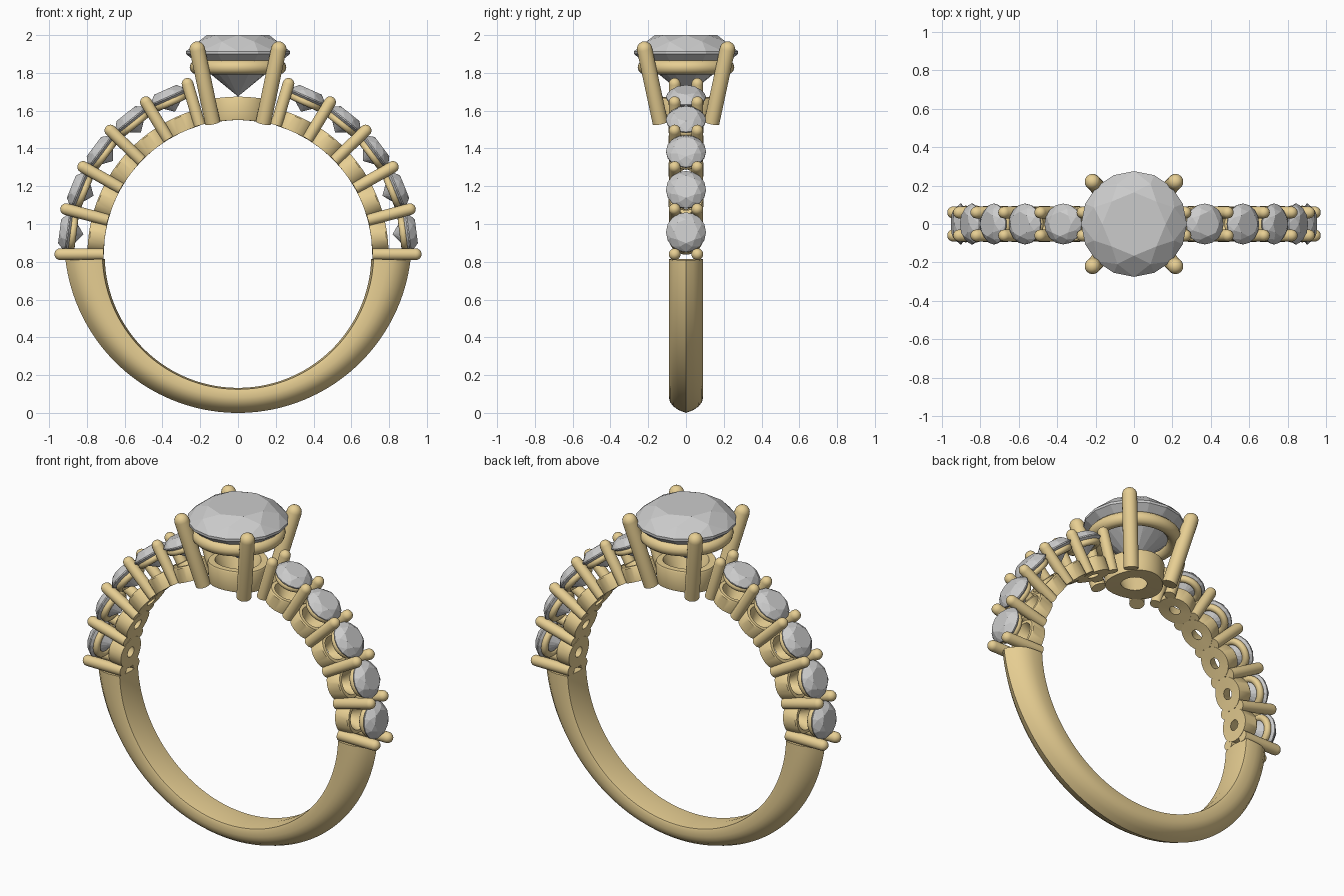
import bpy, bmesh
from math import pi, sin, cos, sqrt, radians
from mathutils import Matrix, Vector

if "Cube" in bpy.data.objects:
    bpy.data.objects.remove(bpy.data.objects["Cube"])

CZ = 0.84                       # height of the finger hole centre
R_IN = 0.71                     # finger hole radius
STEP = radians(14.7)            # angle between accent stones

gold = bpy.data.materials.new("gold")
gold.diffuse_color = (0.80, 0.62, 0.29, 1)
gold.use_nodes = True
gold.node_tree.nodes["Principled BSDF"].inputs["Base Color"].default_value = gold.diffuse_color


def finish(name, bm, metal=True):
    bmesh.ops.recalc_face_normals(bm, faces=bm.faces)
    me = bpy.data.meshes.new(name)
    bm.to_mesh(me)
    bm.free()
    ob = bpy.data.objects.new(name, me)
    bpy.context.collection.objects.link(ob)
    if metal:
        me.materials.append(gold)
        bpy.ops.object.select_all(action='DESELECT')
        ob.select_set(True)
        bpy.context.view_layer.objects.active = ob
        bpy.ops.object.shade_smooth_by_angle(angle=radians(35))
    return ob


def skin(bm, rings, closed_path, closed_section):
    n, m = len(rings), len(rings[0])
    for i in range(n if closed_path else n - 1):
        for j in range(m if closed_section else m - 1):
            a, b = rings[i], rings[(i + 1) % n]
            k = (j + 1) % m
            bm.faces.new((a[j], a[k], b[k], b[j]))


def lathe(bm, profile, mat, n=32, closed=True, bend=False):
    """Revolve (radius, z); bend wraps the part round the finger hole."""
    rings = []
    for i in range(n):
        t = 2 * pi * i / n
        ring = []
        for r, z in profile:
            x, y = r * cos(t), r * sin(t)
            ring.append(bm.verts.new(mat @ Vector((x, y, sqrt(z * z - x * x) if bend else z))))
        rings.append(ring)
    skin(bm, rings, True, closed)
    if not closed:
        for j in (0, -1):
            bm.faces.new([r[j] for r in rings])


def radial(a):
    """Frame at the hole centre whose z points outwards at angle a from +x."""
    return Matrix.Translation((0, 0, CZ)) @ Matrix.Rotation(pi / 2 - a, 4, 'Y')


def prong(bm, p0, p1, r):
    """Straight round wire with a domed tip at p1."""
    d = p1 - p0
    mat = Matrix.Translation(p0) @ d.to_track_quat('Z', 'Y').to_matrix().to_4x4()
    L = d.length - r
    prof = [(r, 0)] + [(r * cos(radians(t)), L + r * sin(radians(t))) for t in (0, 20, 40, 60, 78)]
    lathe(bm, prof, mat, 20, closed=False)


def wire_ring(bm, major, minor, z, mat, n=40):
    prof = [(major + minor * cos(t * pi / 6), z + minor * sin(t * pi / 6)) for t in range(12)]
    lathe(bm, prof, mat, n)


def gem(name, r, girdle, top, culet, mat):
    """Round brilliant: hull of table, star, girdle and pavilion rings."""
    bm = bmesh.new()
    h, d = top - girdle, girdle - culet
    rows = [(8, 0.60, top, 0), (8, 0.82, girdle + 0.64 * h, 0.5), (16, 1, girdle + 0.1 * h, 0),
            (16, 1, girdle - 0.05 * h, 0), (8, 0.5, girdle - 0.52 * d, 0.5), (1, 0, culet, 0)]
    for n, f, z, off in rows:
        for i in range(n):
            t = 2 * pi * (i + off) / n
            bm.verts.new(mat @ Vector((r * f * cos(t), r * f * sin(t), z)))
    bmesh.ops.convex_hull(bm, input=bm.verts)
    bmesh.ops.dissolve_limit(bm, angle_limit=radians(1), verts=bm.verts, edges=bm.edges)
    finish(name, bm, metal=False)


# Shank: knife-edged section, thicker towards the shoulders
bm = bmesh.new()
half = [(0.086, 0.04), (0.09, 0.12), (0.09, 0.38), (0.085, 0.55), (0.068, 0.73), (0.038, 0.89)]
rings = []
N = 72
for i in range(N + 1):
    a = radians(-178.0) + radians(176.0) * i / N
    s = sin(a)
    outer = 0.08 * s + sqrt((0.08 * s) ** 2 + 0.92 ** 2 - 0.08 ** 2)   # circle centred 0.08 higher
    sec = [(0, -0.02)] + half + [(0, 1)] + [(-y, f) for y, f in reversed(half)]
    ring = []
    for y, f in sec:
        r = R_IN + f * (outer - R_IN)
        ring.append(bm.verts.new((r * cos(a), y, CZ + r * s)))
    rings.append(ring)
skin(bm, rings, False, True)
bm.faces.new(rings[0])
bm.faces.new(rings[-1])
finish("shank", bm)

# Shoulders: five small settings per side
for side, base in (("right", 1), ("left", -1)):
    cups, wires, posts = bmesh.new(), bmesh.new(), bmesh.new()
    for i in range(5):
        a = STEP * (i + 0.5)
        m = radial(a if base > 0 else pi - a)
        lathe(cups, [(0.03, 0.71), (0.093, 0.71), (0.093, 0.79), (0.088, 0.797),
                     (0.07, 0.797)], m, 32, bend=True)
        wire_ring(wires, 0.076, 0.02, 0.882, m, 32)
        gem(f"{side}_accent_stone_{i + 1}", 0.106, 0.908, 0.952, 0.825, m)
    for i in range(6):
        a = STEP * i
        m = radial(a if base > 0 else pi - a)
        for y in (-0.06, 0.06):
            prong(posts, m @ Vector((0, y, 0.712)), m @ Vector((0, y, 0.972)), 0.031)
    finish(f"{side}_accent_cups", cups)
    finish(f"{side}_accent_collars", wires)
    finish(f"{side}_accent_prongs", posts)

# Centre setting: curved base, collar wire and four flared prongs
top = radial(pi / 2)
bm = bmesh.new()
lathe(bm, [(0.07, 0.71), (0.155, 0.71), (0.158, 0.72), (0.165, 0.825), (0.16, 0.834), (0.125, 0.834)],
      top, 48, bend=True)
finish("centre_base", bm)

bm = bmesh.new()
wire_ring(bm, 0.218, 0.038, 1.83 - CZ, top, 56)
finish("centre_collar", bm)

bm = bmesh.new()
for sx in (-1, 1):
    for sy in (-1, 1):
        prong(bm, Vector((sx * 0.134, sy * 0.136, 1.535)), Vector((sx * 0.224, sy * 0.228, 1.965)), 0.041)
finish("centre_prongs", bm)

gem("centre_stone", 0.275, 1.905 - CZ, 2.0 - CZ, 1.675 - CZ, top)
